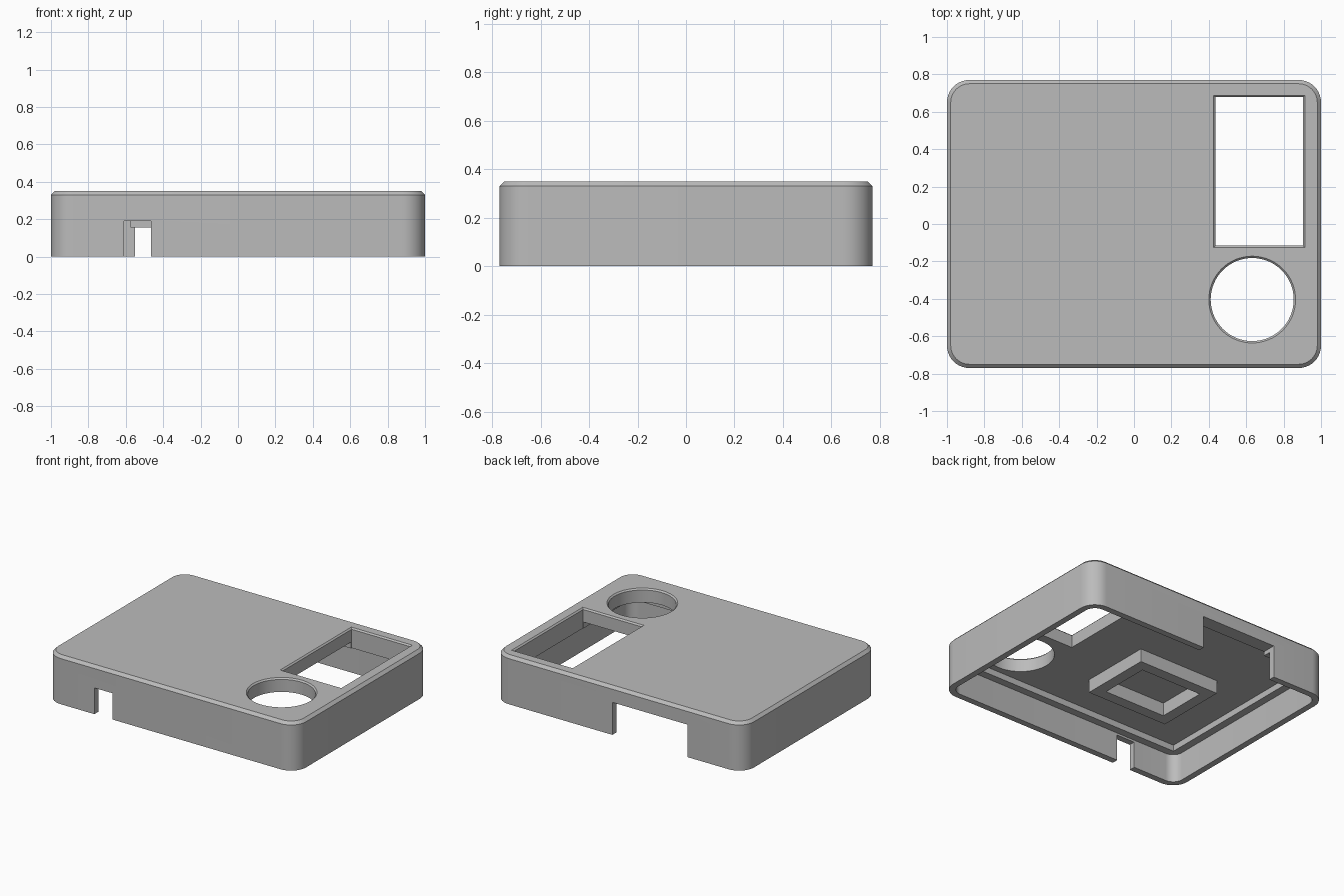
import bpy
import bmesh
from math import sin, cos, pi

old = bpy.data.objects.get("Cube")
if old:
    bpy.data.objects.remove(old, do_unlink=True)

grey = bpy.data.materials.new("plain grey")
grey.use_nodes = True
grey.diffuse_color = (0.5, 0.5, 0.5, 1)
grey.node_tree.nodes["Principled BSDF"].inputs["Base Color"].default_value = (0.5, 0.5, 0.5, 1)


def outline(x0, x1, y0, y1, r, steps):
    """Rectangle outline with rounded corners, counter-clockwise."""
    if r <= 0:
        return [(x1, y1), (x0, y1), (x0, y0), (x1, y0)]
    corners = [(x1 - r, y1 - r), (x0 + r, y1 - r), (x0 + r, y0 + r), (x1 - r, y0 + r)]
    points = []
    for quarter, (cx, cy) in enumerate(corners):
        for i in range(steps + 1):
            a = (quarter + i / steps) * pi / 2
            points.append((cx + r * cos(a), cy + r * sin(a)))
    return points


def block(name, x, y, levels, r=0.0, steps=10):
    """Solid stacked from (inset, height) levels of one rounded rectangle."""
    bm = bmesh.new()
    rings = []
    for inset, z in levels:
        radius = r - inset if r else 0
        pts = outline(x[0] + inset, x[1] - inset, y[0] + inset, y[1] - inset, radius, steps)
        rings.append([bm.verts.new((px, py, z)) for px, py in pts])
    n = len(rings[0])
    for low, high in zip(rings, rings[1:]):
        for i in range(n):
            j = (i + 1) % n
            bm.faces.new((low[i], low[j], high[j], high[i]))
    bm.faces.new(rings[0][::-1])
    bm.faces.new(rings[-1])
    bmesh.ops.remove_doubles(bm, verts=bm.verts, dist=1e-5)
    bmesh.ops.recalc_face_normals(bm, faces=bm.faces)
    mesh = bpy.data.meshes.new(name)
    bm.to_mesh(mesh)
    bm.free()
    mesh.materials.append(grey)
    obj = bpy.data.objects.new(name, mesh)
    bpy.context.collection.objects.link(obj)
    return obj


def combine(target, tool, operation):
    """Apply a boolean and discard the tool."""
    bpy.context.view_layer.objects.active = target
    mod = target.modifiers.new(tool.name, 'BOOLEAN')
    mod.operation = operation
    mod.solver = 'EXACT'
    mod.object = tool
    bpy.ops.object.modifier_apply(modifier=mod.name)
    bpy.data.objects.remove(tool, do_unlink=True)


TOP, CEILING, LEDGE = 0.35, 0.25, 0.205
W, D, WALL, STEP = 1.0, 0.77, 0.045, 0.1

# Outer shell with a chamfered top edge
shell = block("case_lid", (-W, W), (-D, D), [(0, 0), (0, TOP - 0.02), (0.02, TOP)], r=0.12)

# Hollow underside, then a narrower step up to the ceiling
combine(shell, block("cavity", (-W, W), (-D, D), [(WALL, -0.1), (WALL, LEDGE)], r=0.12), 'DIFFERENCE')
combine(shell, block("ceiling_step", (-W, W), (-D, D), [(STEP, 0.1), (STEP, CEILING)]), 'DIFFERENCE')

# Rectangular frame hanging from the ceiling
frame_x, frame_y = (-0.575, 0.075), (-0.37, 0.16)
combine(shell, block("inner_frame", frame_x, frame_y, [(0, 0.155), (0, 0.3)]), 'UNION')
combine(shell, block("frame_pocket", frame_x, frame_y, [(0.08, 0.1), (0.08, CEILING)]), 'DIFFERENCE')

# Window and round opening through the top, both with chamfered rims
rim = [(0.01, 0.1), (0.01, TOP - 0.01), (0, TOP), (0, TOP + 0.1)]
combine(shell, block("window", (0.425, 0.914), (-0.126, 0.688), rim), 'DIFFERENCE')
cx, cy, rad = 0.632, -0.404, 0.232
combine(shell, block("round_opening", (cx - rad, cx + rad), (cy - rad, cy + rad),
                     rim, r=rad, steps=16), 'DIFFERENCE')

# Cable notches in the front and back walls
combine(shell, block("front_notch", (-0.61, -0.465), (-0.9, -0.69), [(0, -0.1), (0, 0.19)]), 'DIFFERENCE')
combine(shell, block("back_notch", (-0.55, 0.05), (0.64, 0.9), [(0, -0.1), (0, 0.235)]), 'DIFFERENCE')

# Smooth round corners, crisp edges
bpy.ops.object.select_all(action='DESELECT')
shell.select_set(True)
bpy.context.view_layer.objects.active = shell
bpy.ops.object.shade_smooth_by_angle(angle=pi / 6)
